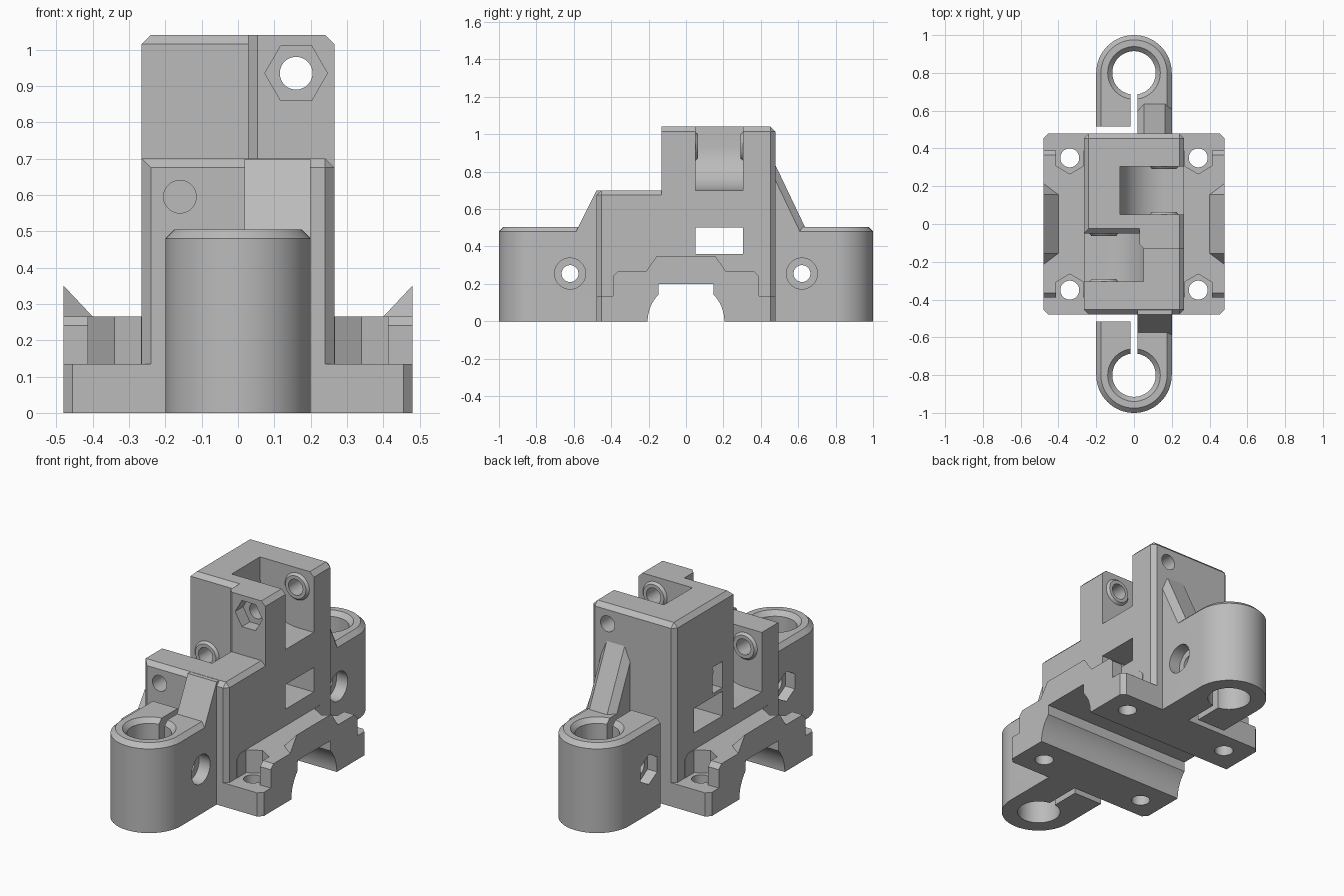
import bpy, bmesh, math
from mathutils import Vector

cube = bpy.data.objects.get("Cube")
if cube:
    bpy.data.objects.remove(cube, do_unlink=True)

grey = bpy.data.materials.new("grey plastic")
grey.use_nodes = True
grey.diffuse_color = (0.5, 0.5, 0.5, 1)
grey.node_tree.nodes["Principled BSDF"].inputs["Base Color"].default_value = (0.5, 0.5, 0.5, 1)


def finish(bm, name):
    bmesh.ops.recalc_face_normals(bm, faces=bm.faces)
    mesh = bpy.data.meshes.new(name)
    bm.to_mesh(mesh)
    bm.free()
    mesh.materials.append(grey)
    ob = bpy.data.objects.new(name, mesh)
    bpy.context.collection.objects.link(ob)
    return ob


def prism(name, axis, pts, a, b, end_pts=None, chamfer=None, size=0.025):
    """Extrude a 2D outline along an axis; chamfer picks edges by midpoint and direction."""
    place = {"x": lambda u, v, t: (t, u, v),
             "y": lambda u, v, t: (u, t, v),
             "z": lambda u, v, t: (u, v, t)}[axis]
    bm = bmesh.new()
    lo = [bm.verts.new(place(u, v, a)) for u, v in pts]
    hi = [bm.verts.new(place(u, v, b)) for u, v in (end_pts or pts)]
    bm.faces.new(lo)
    bm.faces.new(hi)
    for i in range(len(lo)):
        j = (i + 1) % len(lo)
        bm.faces.new((lo[i], lo[j], hi[j], hi[i]))
    bmesh.ops.recalc_face_normals(bm, faces=bm.faces)
    if chamfer:
        edges = [e for e in bm.edges
                 if chamfer((e.verts[0].co + e.verts[1].co) / 2,
                            (e.verts[1].co - e.verts[0].co).normalized())]
        bmesh.ops.bevel(bm, geom=edges, offset=size, segments=1, affect='EDGES')
    return finish(bm, name)


def box(name, x, y, z, chamfer=None, size=0.025):
    return prism(name, "z", [(x[0], y[0]), (x[1], y[0]), (x[1], y[1]), (x[0], y[1])],
                 z[0], z[1], chamfer=chamfer, size=size)


def ring(u, v, r, n=48, turn=0.0):
    return [(u + r * math.cos(turn + 2 * math.pi * i / n),
             v + r * math.sin(turn + 2 * math.pi * i / n)) for i in range(n)]


def combine(part, operation):
    mod = carriage.modifiers.new("join", 'BOOLEAN')
    mod.operation, mod.solver, mod.object = operation, 'EXACT', part
    bpy.context.view_layer.objects.active = carriage
    bpy.ops.object.modifier_apply(modifier=mod.name)
    bpy.data.objects.remove(part, do_unlink=True)


def add(part):
    combine(part, 'UNION')


def cut(part):
    part.hide_render = True
    combine(part, 'DIFFERENCE')


E = 0.478   # half depth of the body

# Base plate with clipped corners
c, w = 0.025, 0.48
carriage = prism("carriage", "z", [(-w + c, -E), (w - c, -E), (w, -E + c), (w, E - c),
                                   (w - c, E), (-w + c, E), (-w, E - c), (-w, -E + c)], 0, 0.135)
# Raised side rails, then nut pockets open to the plate ends
add(prism("side_rails", "x", [(-0.39, 0.08), (0.39, 0.08), (0.39, 0.24), (0.365, 0.265),
                              (-0.365, 0.265), (-0.39, 0.24)], -w, w))
for sx in (-1, 1):
    for sy in (-1, 1):
        cx = 0.34 * sx
        cut(prism("nut_pocket", "z", [(cx - 0.073, 0.55 * sy), (cx - 0.073, 0.308 * sy),
                                      (cx, 0.265 * sy), (cx + 0.073, 0.308 * sy),
                                      (cx + 0.073, 0.55 * sy)], 0.135, 0.4))
        cut(prism("mount_hole", "z", ring(cx, 0.35 * sy, 0.05), -0.1, 0.4))
    # Tapered ridge along the outer edge of the rail
    bm = bmesh.new()
    for x, y, z in ((0.4, 0.155, 0.265), (0.48, 0.155, 0.35), (0.48, 0.215, 0.265),
                    (0.41, 0.155, 0.2), (0.48, 0.215, 0.2)):
        for sy in (-1, 1):
            bm.verts.new((x * sx, y * sy, z))
    bmesh.ops.convex_hull(bm, input=bm.verts)
    add(finish(bm, "ridge"))

# Lower body and tall rear tower
add(box("lower_body", (-0.265, 0.265), (-E, E), (0, 0.7),
        lambda m, d: abs(d.z) > 0.9 or (m.z > 0.69 and (m.y < -0.4 or m.x > 0.2))))
add(box("tower", (-0.265, 0.265), (-0.05, E), (0.05, 1.04),
        lambda m, d: (abs(d.z) > 0.9 and m.y > 0) or m.z > 1.03))

# Clamp arms with rounded ends
for s in (-1, 1):
    arc = [(0.2 * math.cos(math.pi * i / 32), s * (0.8 + 0.2 * math.sin(math.pi * i / 32)))
           for i in range(33)]
    add(prism("clamp_arm", "z", [(0.2, s * 0.4)] + arc + [(-0.2, s * 0.4)], 0, 0.505,
              chamfer=lambda m, d: m.z > 0.5))

# Sloped braces between arms and body
add(prism("front_brace", "x", [(-0.44, 0.4), (-0.44, 0.699), (-0.478, 0.699),
                               (-0.585, 0.485), (-0.585, 0.4)], 0.018, 0.2))
add(prism("rear_brace", "x", [(0.44, 0.4), (0.44, 0.915), (0.645, 0.485), (0.645, 0.4)], 0.018, 0.2,
          chamfer=lambda m, d: abs(d.x) < 0.1 and 0.5 < m.y < 0.6 and m.z > 0.6, size=0.035))

# Lower pulley pocket, open to -x
R = 0.235
cut(prism("lower_pocket", "y", ring(-0.16, 0.595, R, 64), -0.305, -0.05))
cut(box("lower_pocket_side", (-0.45, -0.16), (-0.305, -0.05), (0.595 - R, 0.8)))
# Front boss of the tower
add(box("tower_boss", (0.028, 0.265), (-0.132, 0.02), (0.66, 1.04),
        lambda m, d: (abs(d.z) > 0.9 and m.x < 0.1 and m.y < 0) or (m.z > 1.03 and m.x > 0.2)))
# Upper pulley pocket, open to +x and upward
cut(prism("upper_pocket", "y", ring(0.16, 0.935, R, 64), 0.05, 0.305))
cut(box("upper_pocket_top", (0.16 - R, 0.45), (0.05, 0.305), (0.935, 1.2)))
cut(box("upper_pocket_side", (0.16, 0.45), (0.05, 0.305), (0.935 - R, 1.2)))

# Spacer rings around the pulley axles
for x, z, y0, y1 in ((0.16, 0.935, 0.05, 0.305), (-0.16, 0.595, -0.305, -0.05)):
    for wall, step in ((y0, 1), (y1, -1)):
        add(prism("spacer", "y", ring(x, z, 0.085), wall - 0.01 * step, wall + 0.014 * step,
                  ring(x, z, 0.065)))

# Pulley axle holes and their nut seats
cut(prism("upper_axle", "y", ring(0.16, 0.935, 0.045), -0.3, 0.7))
cut(prism("upper_nut", "y", ring(0.16, 0.935, 0.086, 6), -0.3, -0.06))
cut(prism("lower_axle", "y", ring(-0.16, 0.595, 0.045), -0.7, 0.13))
cut(box("lower_nut_slot", (-0.4, -0.085), (0.05, 0.14), (0.52, 0.67)))

# Belt window and bearing channel underneath
cut(box("belt_window", (-0.5, 0.5), (0.05, 0.305), (0.36, 0.5)))
half = [(0.205 * math.cos(math.radians(a)), 0.205 * math.sin(math.radians(a)))
        for a in range(0, 45, 4)]
side = [(0.205, -0.05)] + half + [(0.147, 0.2)]
cut(prism("channel", "x", side + [(-y, z) for y, z in reversed(side)], -0.6, 0.6))

# Clamp bores, slits and cross bolts
for s in (-1, 1):
    cut(prism("rod_bore", "z", ring(0, 0.8 * s, 0.115), -0.1, 0.6))
    cut(prism("bore_chamfer", "z", ring(0, 0.8 * s, 0.114), 0.478, 0.512, ring(0, 0.8 * s, 0.146)))
    cut(box("slit", (-0.018, 0.018), sorted((E * s, 0.75 * s)), (-0.1, 0.6)))
    cut(box("gap", (-0.24, 0.0), sorted((E * s, 0.517 * s)), (-0.1, 0.6)))
    cut(prism("clamp_bolt", "x", ring(0.62 * s, 0.255, 0.045), -0.4, 0.4))
    cut(prism("bolt_head", "x", ring(0.62 * s, 0.255, 0.083), 0.13, 0.4))
    cut(prism("bolt_nut", "x", ring(0.62 * s, 0.255, 0.086, 6, math.pi / 6), -0.4, -0.14))

# Smooth the round surfaces, keep the edges sharp
bpy.ops.object.select_all(action='DESELECT')
carriage.select_set(True)
bpy.context.view_layer.objects.active = carriage
bpy.ops.object.shade_smooth_by_angle(angle=math.radians(25))
